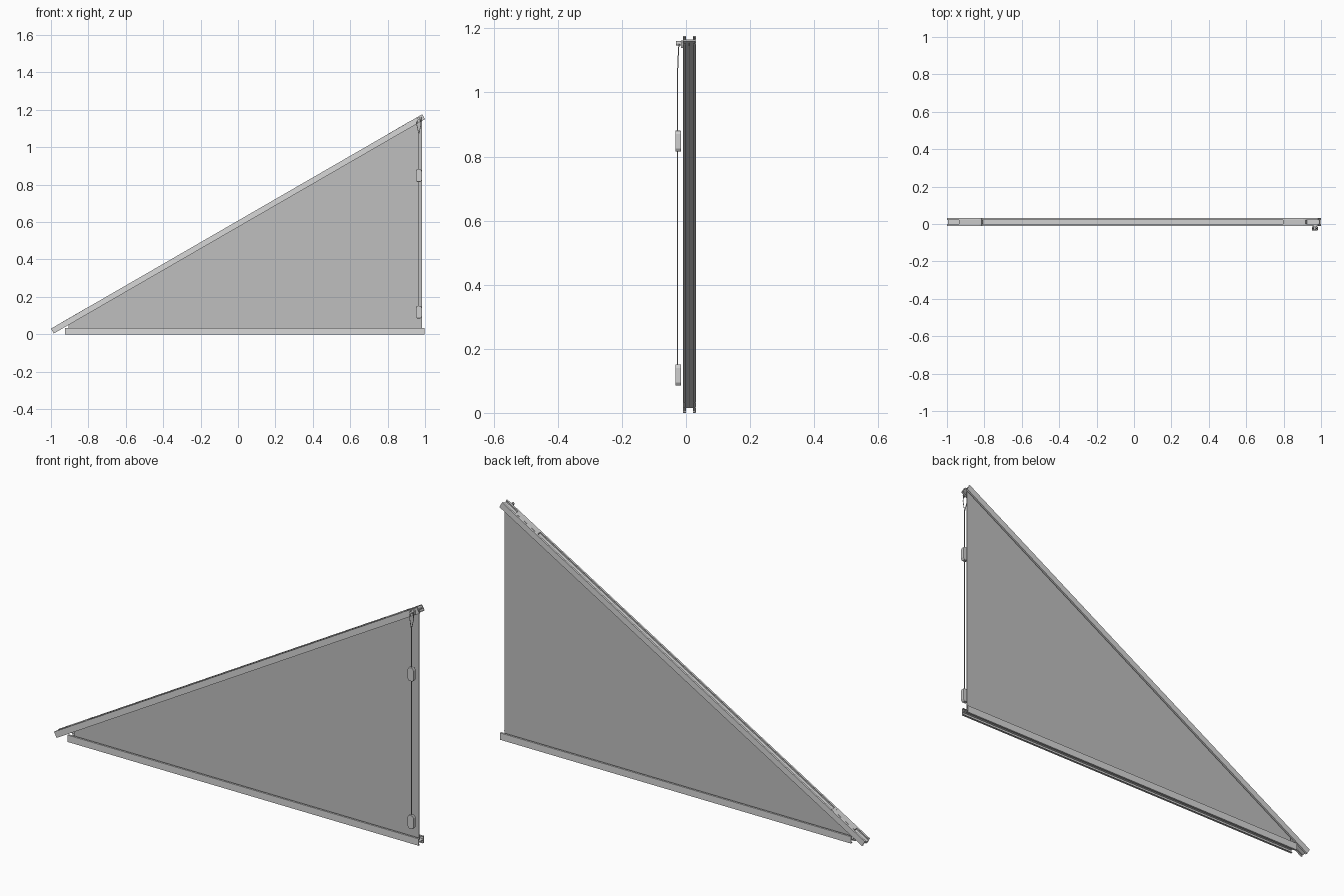
import bpy, bmesh, math
from mathutils import Vector

if "Cube" in bpy.data.objects:
    bpy.data.objects.remove(bpy.data.objects["Cube"])

YC = 0.0105                 # centre plane of rails and fabric
ANG = math.radians(30)      # slope of the upper rail


def mat(name, v):
    m = bpy.data.materials.new(name)
    m.diffuse_color = (v, v, v, 1)
    m.use_nodes = True
    m.node_tree.nodes["Principled BSDF"].inputs["Base Color"].default_value = m.diffuse_color
    return m


RAIL = mat("light_grey_rail", 0.68)
FABRIC = mat("grey_fabric", 0.52)
CORD = mat("mid_grey_cord", 0.45)
FITTING = mat("pale_grey_fitting", 0.62)


def prism(name, pts, direction, material, bevel=0):
    """Extrude a closed 3D outline along a vector."""
    bm = bmesh.new()
    face = bm.faces.new([bm.verts.new(p) for p in pts])
    ext = bmesh.ops.extrude_face_region(bm, geom=[face], use_keep_orig=True)
    moved = [g for g in ext["geom"] if isinstance(g, bmesh.types.BMVert)]
    bmesh.ops.translate(bm, verts=moved, vec=direction)
    bmesh.ops.recalc_face_normals(bm, faces=bm.faces)
    me = bpy.data.meshes.new(name)
    bm.to_mesh(me)
    bm.free()
    me.materials.append(material)
    ob = bpy.data.objects.new(name, me)
    bpy.context.collection.objects.link(ob)
    if bevel:
        b = ob.modifiers.new("bevel", "BEVEL")
        b.width, b.segments = bevel, 2
    return ob


def box(name, x, y, z, material, bevel=0):
    pts = [(x[0], y[0], z[0]), (x[1], y[0], z[0]), (x[1], y[1], z[0]), (x[0], y[1], z[0])]
    return prism(name, pts, (0, 0, z[1] - z[0]), material, bevel)


def rod(name, a, b, r, material, sides=10):
    a, b = Vector(a), Vector(b)
    bpy.ops.mesh.primitive_cylinder_add(vertices=sides, radius=r, depth=(b - a).length,
                                        location=(a + b) / 2)
    ob = bpy.context.object
    ob.name = name
    ob.rotation_euler = (b - a).to_track_quat('Z', 'Y').to_euler()
    ob.data.materials.append(material)
    bpy.ops.object.shade_smooth_by_angle()
    return ob


def rail(name, length, h):
    """H-shaped channel with lips, open above and below, along local x."""
    w, t, g, m = 0.0205, 0.0025, 0.011, h / 2
    half = [(w - t, m + .002), (w - t, h - t), (g, h - t), (g, h), (w, h),
            (w, 0), (g, 0), (g, t), (w - t, t), (w - t, m - .002)]
    outline = half + [(-y, z) for y, z in reversed(half)]
    return prism(name, [(0, y, z) for y, z in outline], (length, 0, 0), RAIL)


def slope(ob):
    ob.location = (-0.985, YC, 0.004)
    ob.rotation_euler = (0, -ANG, 0)


# rails
slope(rail("upper_rail", 2.292, 0.03))
bottom = rail("bottom_rail", 1.921, 0.034)
bottom.location = (-0.925, YC, 0)

# mounting clips in the upper channel
for i, s in enumerate((0.075, 2.075)):
    slope(box(f"mounting_clip_{i}", (s, s + 0.14), (-0.0105, 0.0105), (0.018, 0.0305), FITTING))
    slope(box(f"clip_plate_{i}", (s + 0.125, s + 0.14), (-0.019, 0.019), (0.03, 0.031), FITTING))

# thin triangular fabric, tucked into both channels
def rail_z(x):
    return 0.004 + (x + 0.985) * math.tan(ANG) + 0.013

x0, x1, zb = -0.905, 0.985, 0.019
prism("fabric", [(x0, YC - .001, zb), (x1, YC - .001, zb),
                 (x1, YC - .001, rail_z(x1)), (x0, YC - .001, rail_z(x0))],
      (0, 0.002, 0), FABRIC)

# cord guide on the upper rail
CX, CY = 0.967, -0.025
box("cord_guide", (CX - .013, CX + .013), (-0.016, -0.009), (1.138, 1.162), FITTING, 0.002)
rod("guide_pin", (CX, -0.031, 1.153), (CX, -0.012, 1.153), 0.007, FITTING, 16)

# pull cords: two strands joining into one
for side in (-1, 1):
    rod("cord_strand", (CX + side * 0.008, CY + .003, 1.152), (CX + side * 0.011, CY + .001, 1.12),
        0.0016, CORD)
    rod("cord_strand_lower", (CX + side * 0.011, CY + .001, 1.12), (CX, CY - .001, 1.07),
        0.0016, CORD)
rod("pull_cord", (CX, CY - .001, 1.072), (CX, CY - .001, 0.12), 0.0018, CORD)

# cord weights, tapered toward top and bottom
for name, z in (("upper_weight", 0.815), ("lower_weight", 0.085)):
    half = [(0.010, 0), (0.0165, 0.01), (0.0165, 0.055), (0.011, 0.066)]
    outline = half + [(-x, h) for x, h in reversed(half)]
    prism(name, [(CX + x, -0.0335, z + h) for x, h in outline], (0, 0.018, 0), FITTING, 0.002)
